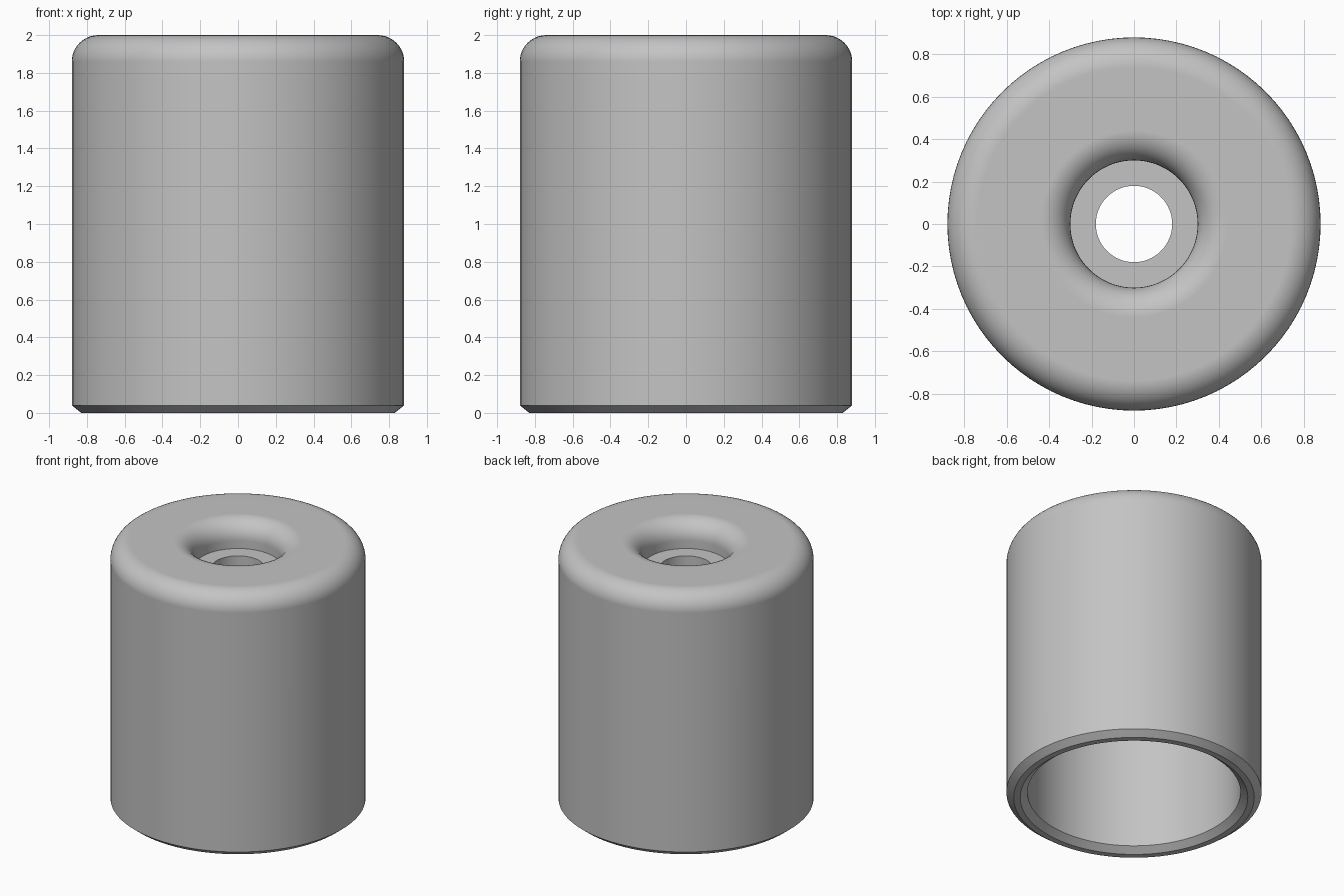
import bpy
import bmesh
from math import cos, sin, pi, radians

cube = bpy.data.objects.get("Cube")
if cube:
    bpy.data.objects.remove(cube, do_unlink=True)

SEGMENTS = 96
OUTER, BORE, RECESS, HOLE = 0.88, 0.735, 0.30, 0.18
HEIGHT, FILLET, CHAMFER = 2.0, 0.14, 0.04
RECESS_FLOOR, CEILING = 1.80, 1.65


def arc(cx, cz, radius, start, end, steps=10):
    """Points (radius from axis, height) on a circular fillet."""
    angles = [radians(start + (end - start) * i / steps) for i in range(steps + 1)]
    return [(cx + radius * cos(a), cz + radius * sin(a)) for a in angles]


def lathe(name, profile, material):
    """Revolve a closed profile around the z axis."""
    bm = bmesh.new()
    verts = [bm.verts.new((r, 0, z)) for r, z in profile]
    edges = [bm.edges.new((v, verts[(i + 1) % len(verts)])) for i, v in enumerate(verts)]
    bmesh.ops.spin(bm, geom=verts + edges, cent=(0, 0, 0), axis=(0, 0, 1),
                   angle=2 * pi, steps=SEGMENTS)
    bmesh.ops.remove_doubles(bm, verts=bm.verts, dist=0.0005)
    bmesh.ops.recalc_face_normals(bm, faces=bm.faces)
    mesh = bpy.data.meshes.new(name)
    bm.to_mesh(mesh)
    bm.free()
    mesh.materials.append(material)
    obj = bpy.data.objects.new(name, mesh)
    bpy.context.collection.objects.link(obj)
    bpy.ops.object.select_all(action='DESELECT')
    obj.select_set(True)
    bpy.context.view_layer.objects.active = obj
    bpy.ops.object.shade_smooth_by_angle(angle=radians(30))
    # Keeps the flat top flat beside the rounded edges
    weighted = obj.modifiers.new("Weighted Normals", 'WEIGHTED_NORMAL')
    weighted.keep_sharp = True
    return obj


grey = bpy.data.materials.new("light grey")
grey.use_nodes = True
colour = (0.55, 0.55, 0.55, 1)
grey.diffuse_color = colour
grey.node_tree.nodes["Principled BSDF"].inputs["Base Color"].default_value = colour

# Chamfered bottom rim and outer wall
profile = [(BORE, CHAMFER), (BORE + 0.05, 0), (OUTER - 0.05, 0), (OUTER, CHAMFER)]
# Rounded shoulder, flat top and rounded recess mouth
profile += arc(OUTER - FILLET, HEIGHT - FILLET, FILLET, 0, 90)
profile += arc(RECESS + FILLET, HEIGHT - FILLET, FILLET, 90, 180)
# Recess floor, through hole and ceiling of the hollow inside
profile += [(RECESS, RECESS_FLOOR), (HOLE, RECESS_FLOOR), (HOLE, CEILING), (BORE, CEILING)]

lathe("hollow_cap", profile, grey)
